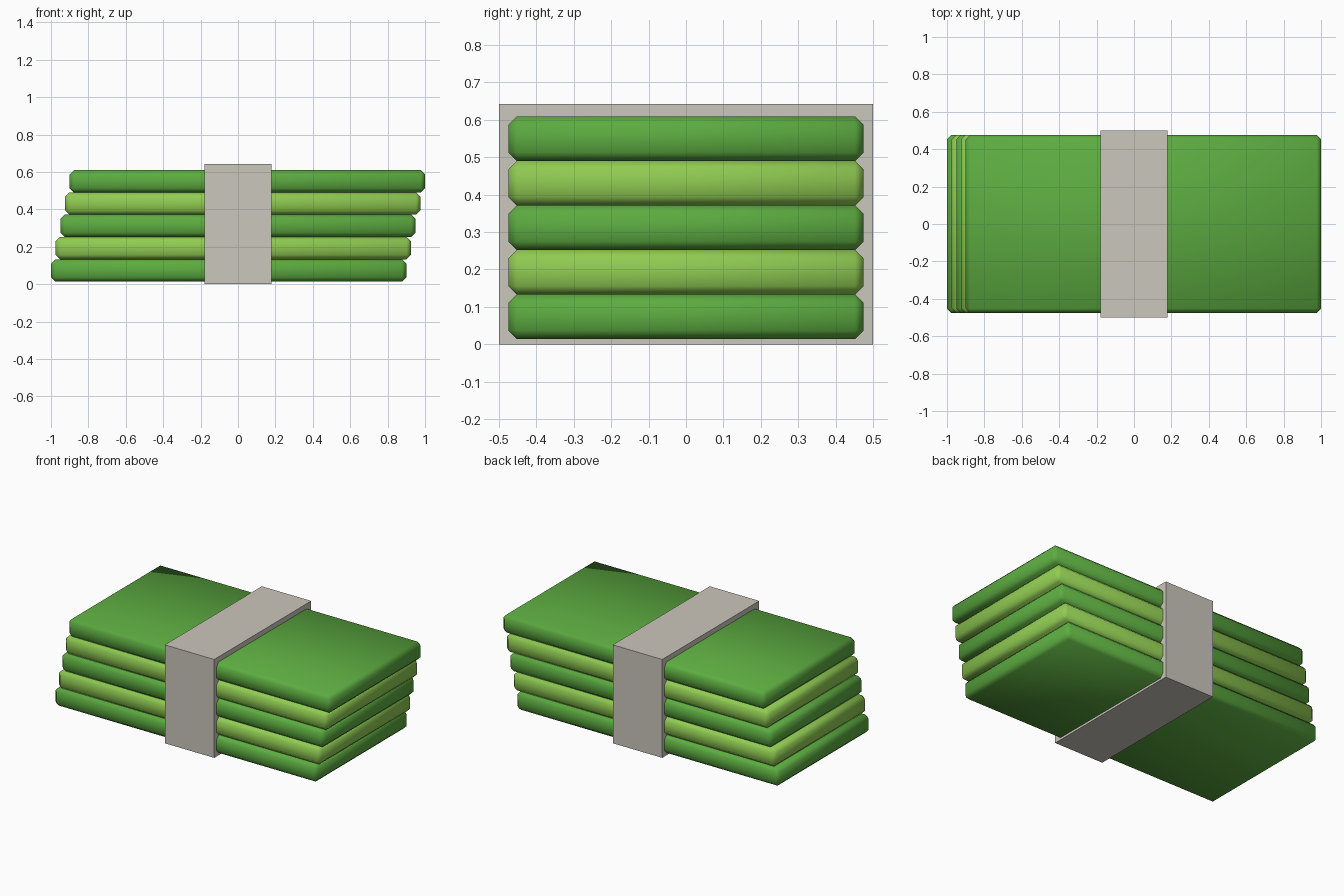
import bpy

cube = bpy.data.objects.get("Cube")
if cube:
    bpy.data.objects.remove(cube, do_unlink=True)


def make_material(name, rgb):
    mat = bpy.data.materials.new(name)
    mat.use_nodes = True
    color = (*rgb, 1.0)
    mat.diffuse_color = color
    mat.node_tree.nodes["Principled BSDF"].inputs["Base Color"].default_value = color
    return mat


def add_box(name, center, size, mat):
    bpy.ops.mesh.primitive_cube_add(size=1, location=center)
    obj = bpy.context.object
    obj.name = name
    obj.scale = size
    bpy.ops.object.transform_apply(location=False, rotation=False, scale=True)
    obj.data.materials.append(mat)
    return obj


dark_green = make_material("dark_green", (0.108, 0.41, 0.052))
light_green = make_material("light_green", (0.28, 0.60, 0.085))
paper = make_material("paper_grey", (0.60, 0.57, 0.505))

# Stack of bevelled slabs, each shifted a little further along x
COUNT, THICK, BASE, SHIFT = 5, 0.119, 0.014, 0.025
for i in range(COUNT):
    center = ((i - COUNT // 2) * SHIFT, 0, BASE + (i + 0.5) * THICK)
    slab = add_box(f"note_bundle_{i + 1}", center, (1.9, 0.95, THICK),
                   light_green if i % 2 else dark_green)
    bevel = slab.modifiers.new("soft_edges", "BEVEL")
    bevel.width = 0.023
    bevel.segments = 1
    bpy.ops.object.shade_smooth()

# Paper band wrapped round the middle
HEIGHT = 0.642
add_box("paper_band", (0, 0, HEIGHT / 2), (0.357, 1.0, HEIGHT), paper)
